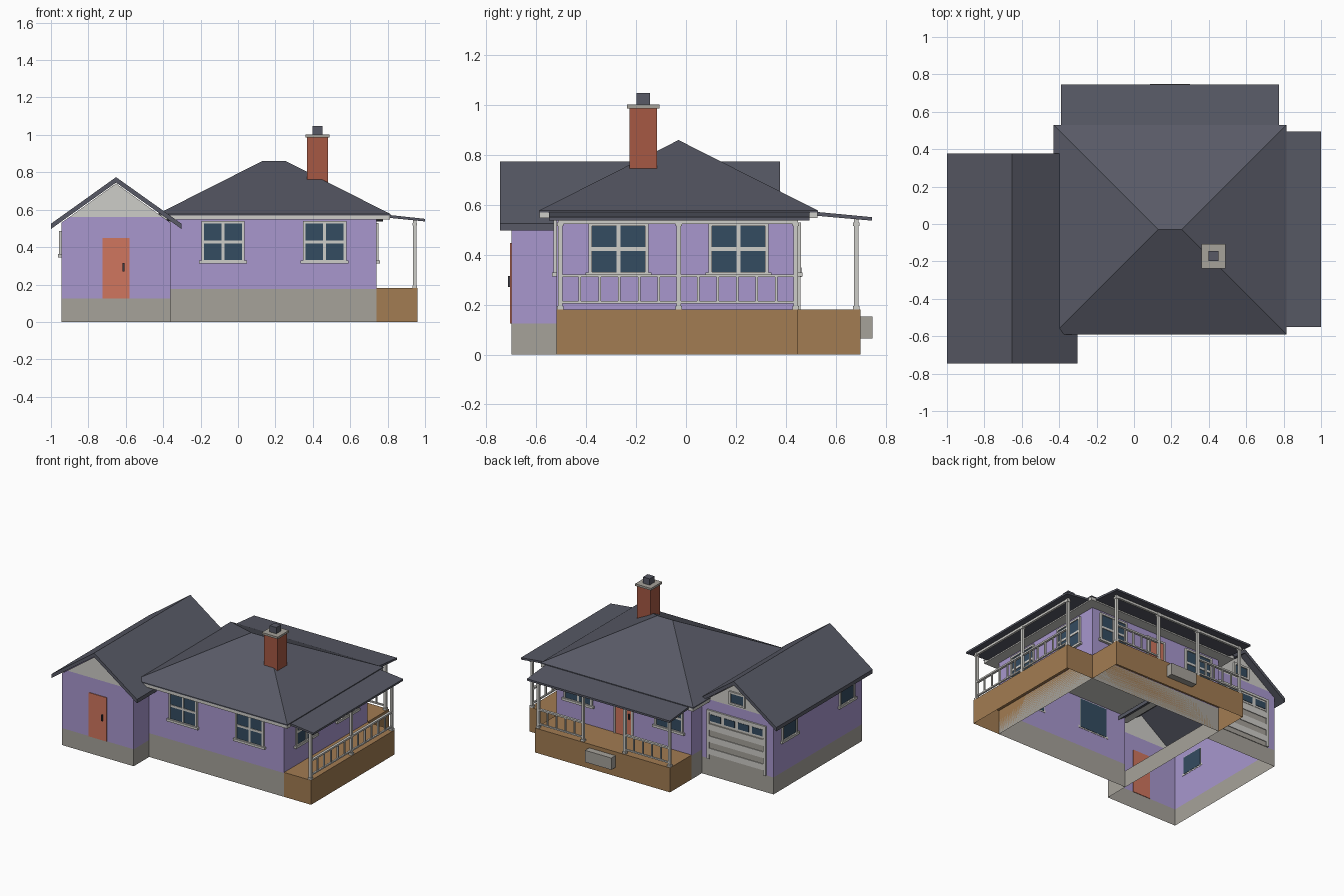
import bpy, bmesh

if "Cube" in bpy.data.objects:
    bpy.data.objects.remove(bpy.data.objects["Cube"])

def lin(c):
    c /= 255
    return c / 12.92 if c <= 0.04045 else ((c + 0.055) / 1.055) ** 2.4

def material(name, *rgb):
    m = bpy.data.materials.new(name)
    m.diffuse_color = (*[lin(c) for c in rgb], 1)
    m.use_nodes = True
    m.node_tree.nodes["Principled BSDF"].inputs["Base Color"].default_value = m.diffuse_color
    return m

LILAC = material("lilac siding", 168, 151, 206)
CONCRETE = material("concrete", 166, 162, 154)
ROOF = material("slate roof", 88, 90, 102)
CREAM = material("cream trim", 206, 205, 200)
WOOD = material("deck wood", 162, 124, 82)
BRICK = material("red brick", 166, 88, 68)
DOOR = material("salmon door", 208, 118, 94)
GLASS = material("dark glass", 52, 76, 97)
METAL = material("dark metal", 60, 60, 68)

def make(name, mat, boxes=(), polys=(), open_bottom=False):
    """Boxes are (x0,x1,y0,y1,z0,z1); polys are lists of points."""
    bm = bmesh.new()
    for a in boxes:
        xs, ys, zs = sorted(a[0:2]), sorted(a[2:4]), sorted(a[4:6])
        v = [bm.verts.new((x, y, z)) for z in zs for y in ys for x in xs]
        quads = [(4, 5, 7, 6), (0, 1, 5, 4), (1, 3, 7, 5), (3, 2, 6, 7), (2, 0, 4, 6)]
        if not open_bottom:
            quads.append((0, 2, 3, 1))
        for q in quads:
            bm.faces.new([v[i] for i in q])
    for p in polys:
        bm.faces.new([bm.verts.new(c) for c in p])
    me = bpy.data.meshes.new(name)
    bm.to_mesh(me)
    bm.free()
    ob = bpy.data.objects.new(name, me)
    me.materials.append(mat)
    bpy.context.collection.objects.link(ob)
    return ob

def prism(name, mat, profile, y0, y1):
    """Extrude an xz profile along y."""
    n = len(profile)
    a = [(x, y0, z) for x, z in profile]
    b = [(x, y1, z) for x, z in profile]
    sides = [[a[(i + 1) % n], a[i], b[i], b[(i + 1) % n]] for i in range(n)]
    return make(name, mat, polys=[a, b[::-1]] + sides)

def on_wall(side, pos, u0, u1, n0, n1, z0, z1):
    """Box placed on a wall: u along the wall, n outwards."""
    s = 1 if side in "BR" else -1
    a, b = pos + s * n0, pos + s * n1
    return (u0, u1, a, b, z0, z1) if side in "FB" else (a, b, u0, u1, z0, z1)

def wall(x0, y0, x1, y1, z0, z1):
    return [(x0, y0, z0), (x1, y1, z0), (x1, y1, z1), (x0, y0, z1)]

def window(name, side, pos, c, w, z0, z1, cross=True, sill=True):
    h, t = w / 2, 0.014
    B = lambda *a: on_wall(side, pos, *a)
    make(name + "_glass", GLASS, [B(c - h + .004, c + h - .004, -.004, .005, z0 + .004, z1 - .004)])
    f = [B(c - h, c - h + t, -.002, .012, z0, z1), B(c + h - t, c + h, -.002, .012, z0, z1),
         B(c - h, c + h, -.002, .012, z1 - t, z1), B(c - h, c + h, -.002, .012, z0, z0 + t)]
    if cross:
        m = (z0 + z1) / 2
        f += [B(c - .008, c + .008, 0, .009, z0, z1), B(c - h, c + h, 0, .009, m - .008, m + .008)]
    if sill:
        f.append(B(c - h - .012, c + h + .012, -.002, .018, z0 - .005, z0 + .012))
    make(name + "_frame", CREAM, f)

# Main dimensions
X0, X1, Y0, Y1 = -.36, .74, -.52, .45       # main house
GX, GY0, GY1 = -.945, -.70, .33             # garage wing
FZ, GZ, WZ = .175, .125, .55

# Foundations (open sheets)
make("main_foundation", CONCRETE, polys=[
    wall(X0, Y0, X1, Y0, 0, FZ), wall(X1, Y0, X1, Y1, 0, FZ),
    wall(X1, Y1, X0, Y1, 0, FZ), wall(X0, Y1, X0, GY1, 0, FZ)])
make("garage_foundation", CONCRETE, polys=[
    wall(GX, GY0, X0, GY0, 0, GZ), wall(X0, GY0, X0, GY1, 0, GZ),
    wall(X0, GY1, GX, GY1, 0, GZ), wall(GX, GY1, GX, GY0, 0, GZ)])

# Walls
make("main_walls", LILAC, polys=[
    wall(X0, Y0, X1, Y0, FZ, WZ), wall(X1, Y0, X1, Y1, FZ, WZ),
    wall(X1, Y1, X0, Y1, FZ, WZ), wall(X0, Y1, X0, GY1, FZ, WZ)])
RX, EAVE = -.652, .53
pent = [(GX, GZ), (X0, GZ), (X0, EAVE), (-.402, .56), (-.902, .56), (GX, EAVE)]
tri = [(-.902, .56), (-.402, .56), (RX, .74)]
make("garage_walls", LILAC, polys=[
    [(x, GY0, z) for x, z in pent], [(x, GY1, z) for x, z in pent[::-1]],
    wall(GX, GY1, GX, GY0, GZ, EAVE), wall(X0, GY0, X0, Y0, GZ, EAVE)])
make("garage_gables", CREAM, polys=[
    [(x, GY0, z) for x, z in tri], [(x, GY1, z) for x, z in tri[::-1]]])

# Garage roof
prism("garage_roof", ROOF, [(-1, .497), (RX, .745), (-.302, .497), (-.302, .525),
                            (RX, .774), (-1, .525)], -.746, .377)

# Hip roof with soffit
hx0, hx1, hy0, hy1, hz = -.43, .815, -.59, .53, .577
make("soffit", CREAM, [(hx0 + .002, hx1 - .002, hy0 + .002, hy1 - .002, .547, .569)])
a, b, c, d = (hx0, hy0, hz), (hx1, hy0, hz), (hx1, hy1, hz), (hx0, hy1, hz)
r0, r1 = (.13, -.03, .86), (.255, -.03, .86)
e = [(p[0], p[1], .569) for p in (a, b, c, d)]
make("hip_roof", ROOF, polys=[
    [a, b, r1, r0], [b, c, r1], [c, d, r0, r1], [d, a, r0], e[::-1],
    [e[0], e[1], b, a], [e[1], e[2], c, b], [e[2], e[3], d, c], [e[3], e[0], a, d]])

# Porch roofs
prism("side_porch_roof", ROOF, [(.75, .562), (1, .537), (1, .551), (.75, .578)], -.55, .495)
back = prism("back_porch_roof", ROOF, [(0, .562), (.285, .537), (.285, .551), (0, .578)], -.775, .39)
for v in back.data.vertices:
    v.co = (-v.co.y, .46 + v.co.x, v.co.z)

# Decks and step
DZ = .18
make("side_deck", WOOD, [(X1, .96, Y0, Y1, 0, DZ)], open_bottom=True)
make("back_deck", WOOD, [(X0, X1, Y1, .70, 0, DZ)], open_bottom=True)
make("porch_step", CONCRETE, [(.085, .30, .70, .748, .065, .152)])

# Porch posts, beams and railings
def post(x, y):
    return [(x - .009, x + .009, y - .009, y + .009, DZ, .545),
            (x - .013, x + .013, y - .013, y + .013, DZ, .195),
            (x - .013, x + .013, y - .013, y + .013, .515, .53)]

def rail(side, pos, u0, u1, n=6):
    out = [on_wall(side, pos, u0, u1, -.009, .009, .31, .322),
           on_wall(side, pos, u0, u1, -.006, .006, .204, .214)]
    for i in range(1, n):
        u = u0 + (u1 - u0) * i / n
        out.append(on_wall(side, pos, u - .005, u + .005, -.005, .005, .21, .315))
    return out

PX, PY = .945, .682
side_posts = [-.505, -.03, .44]
back_posts = [-.345, .02, .36, .725]
make("side_porch_posts", CREAM, [q for y in side_posts for q in post(PX, y)])
make("back_porch_posts", CREAM, [q for x in back_posts for q in post(x, PY)])
make("porch_beams", CREAM, [(PX - .008, PX + .008, -.51, .445, .524, .54),
                            (-.35, .73, PY - .008, PY + .008, .524, .54)])
make("side_railing", CREAM, rail("R", PX, -.505, -.03) + rail("R", PX, -.03, .44))
make("back_railing", CREAM, rail("B", PY, -.345, .02, 5) + rail("B", PY, .36, .725, 5))

# Windows
for i, x in enumerate((-.08, .463)):
    window(f"front_window_{i}", "F", Y0, x, .232, .317, .54)
for i, y in enumerate((-.27, .21)):
    window(f"side_window_{i}", "R", X1, y, .24, .317, .53)
for i, x in enumerate((-.18, .56)):
    window(f"back_window_{i}", "B", Y1, x, .232, .317, .53)
for i, y in enumerate((.15, -.52)):
    window(f"garage_window_{i}", "L", GX, y, .18, .35, .485, cross=False)
window("gable_window", "B", GY1, RX, .13, .575, .67, cross=False, sill=False)

# Doors
make("front_door", DOOR, [(-.725, -.58, GY0 - .005, GY0 + .004, GZ, .448)])
make("front_door_handle", METAL, [(-.617, -.608, GY0 - .014, GY0 - .004, .27, .315)])
make("porch_door", DOOR, [(.125, .255, Y1 - .004, Y1 + .005, DZ, .49)])
make("porch_door_frame", CREAM, [(.111, .125, Y1, Y1 + .01, DZ, .504),
                                 (.255, .269, Y1, Y1 + .01, DZ, .504),
                                 (.111, .269, Y1, Y1 + .01, .49, .504)])
make("porch_door_handle", METAL, [(.138, .147, Y1 + .004, Y1 + .014, .31, .35)])

# Garage door with pale panels and a row of panes
gx0, gx1, gz1 = -.875, -.42, .475
make("garage_door", CONCRETE, [(gx0, gx1, GY1 - .004, GY1 + .004, GZ, gz1)])
bars = [(gx0, gx1, GY1, GY1 + .009, z, z + .045) for z in (.16, .25, .34)]
bars += [(gx0 - .012, gx0 + .006, GY1, GY1 + .012, GZ, gz1 + .012),
         (gx1 - .006, gx1 + .012, GY1, GY1 + .012, GZ, gz1 + .012),
         (gx0, gx1, GY1, GY1 + .012, gz1 - .006, gz1 + .012),
         (gx0, gx1, GY1, GY1 + .006, .395, gz1)]
make("garage_door_panels", CREAM, bars)
pw = (gx1 - gx0) / 4
make("garage_door_panes", GLASS, [(gx0 + pw * i + .014, gx0 + pw * (i + 1) - .014,
                                   GY1 + .001, GY1 + .009, .408, .456) for i in range(4)])

# Chimney
cx, cy = .425, -.172
sq = lambda r, z0, z1: [(cx - r, cx + r, cy - r, cy + r, z0, z1)]
make("chimney_stack", BRICK, sq(.055, .66, .987))
make("chimney_cap", CONCRETE, sq(.065, .987, 1.002))
make("chimney_flue", ROOF, sq(.027, 1.0, 1.048))
